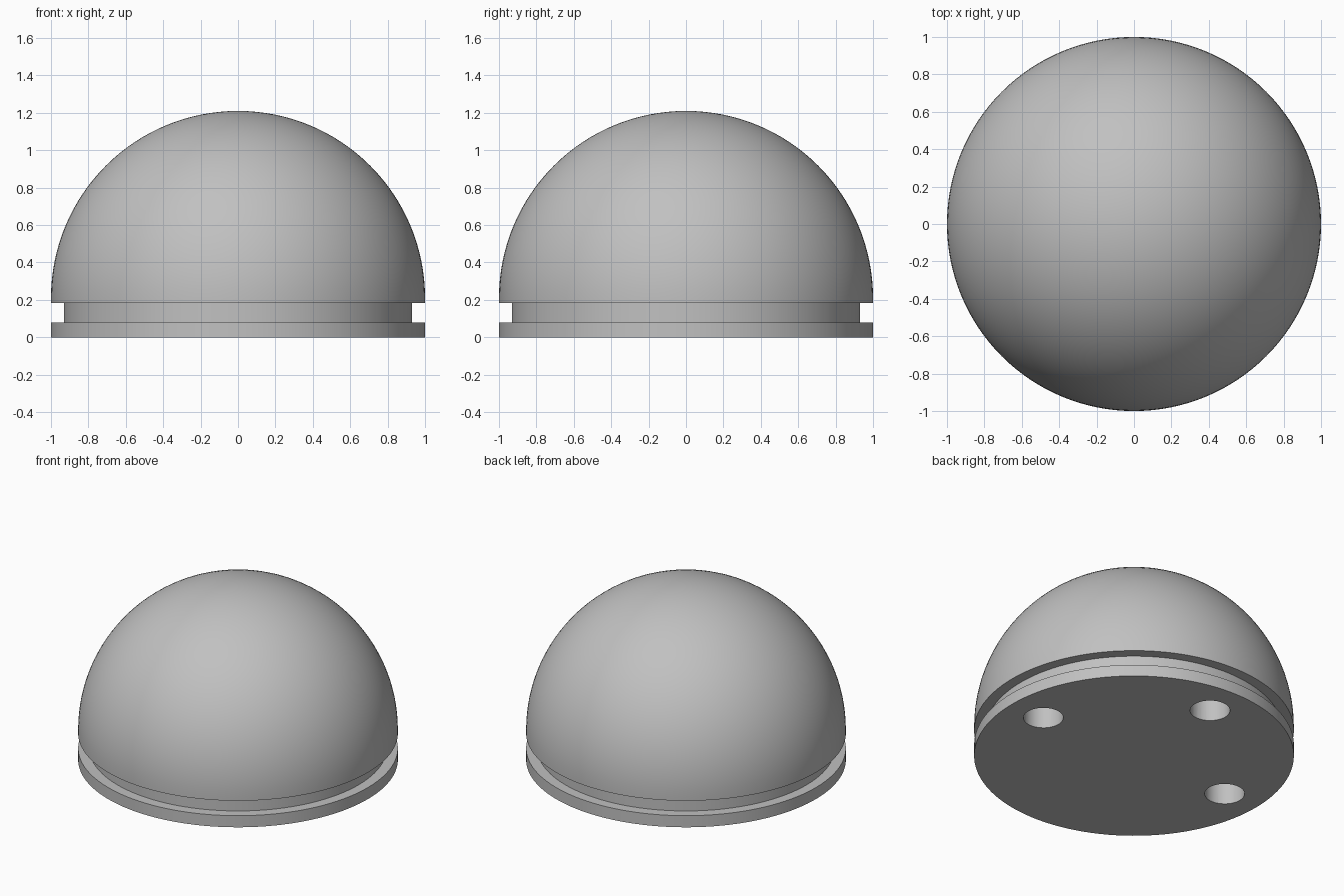
import bpy, bmesh, math

if "Cube" in bpy.data.objects:
    bpy.data.objects.remove(bpy.data.objects["Cube"])

SEGMENTS = 128
DOME_CENTRE = 0.21
HOLE_RADIUS, HOLE_OFFSET, HOLE_DEPTH = 0.125, 0.74, 0.22

grey = bpy.data.materials.new("plain grey")
grey.diffuse_color = (0.53, 0.53, 0.53, 1)
grey.use_nodes = True
grey.node_tree.nodes["Principled BSDF"].inputs["Base Color"].default_value = grey.diffuse_color


def add_object(name, bm):
    mesh = bpy.data.meshes.new(name)
    bm.to_mesh(mesh)
    bm.free()
    obj = bpy.data.objects.new(name, mesh)
    bpy.context.collection.objects.link(obj)
    mesh.materials.append(grey)
    return obj


# Grooved domed body: base rim, recessed neck, short wall and hemisphere
profile = [(0, 0), (1, 0), (1, 0.08), (0.93, 0.08), (0.93, 0.183), (1, 0.183)]
STEPS = 32
for i in range(STEPS):
    a = math.pi / 2 * i / STEPS
    profile.append((math.cos(a), DOME_CENTRE + math.sin(a)))
profile.append((0, DOME_CENTRE + 1))

bm = bmesh.new()
verts = [bm.verts.new((r, 0, z)) for r, z in profile]
edges = [bm.edges.new(pair) for pair in zip(verts, verts[1:])]
bmesh.ops.spin(bm, geom=verts + edges, cent=(0, 0, 0), axis=(0, 0, 1),
               angle=2 * math.pi, steps=SEGMENTS)
bmesh.ops.remove_doubles(bm, verts=bm.verts, dist=1e-5)
bmesh.ops.recalc_face_normals(bm, faces=bm.faces)
body = add_object("domed_body", bm)

# Three blind round holes in the underside: right, back and left
bm = bmesh.new()
for angle in (0, 90, 180):
    a = math.radians(angle)
    ret = bmesh.ops.create_cone(bm, cap_ends=True, segments=48, radius1=HOLE_RADIUS,
                                radius2=HOLE_RADIUS, depth=2 * HOLE_DEPTH)
    bmesh.ops.translate(bm, verts=ret["verts"],
                        vec=(HOLE_OFFSET * math.cos(a), HOLE_OFFSET * math.sin(a), 0))
cutter = add_object("hole_cutter", bm)

cut = body.modifiers.new("underside_holes", 'BOOLEAN')
cut.operation = 'DIFFERENCE'
cut.solver = 'EXACT'
cut.object = cutter

# Apply the cut, then smooth the curved surfaces while keeping the rims sharp
bpy.context.view_layer.objects.active = body
body.select_set(True)
bpy.ops.object.modifier_apply(modifier=cut.name)
bpy.data.objects.remove(cutter, do_unlink=True)
bpy.ops.object.shade_smooth_by_angle(angle=math.radians(30))
